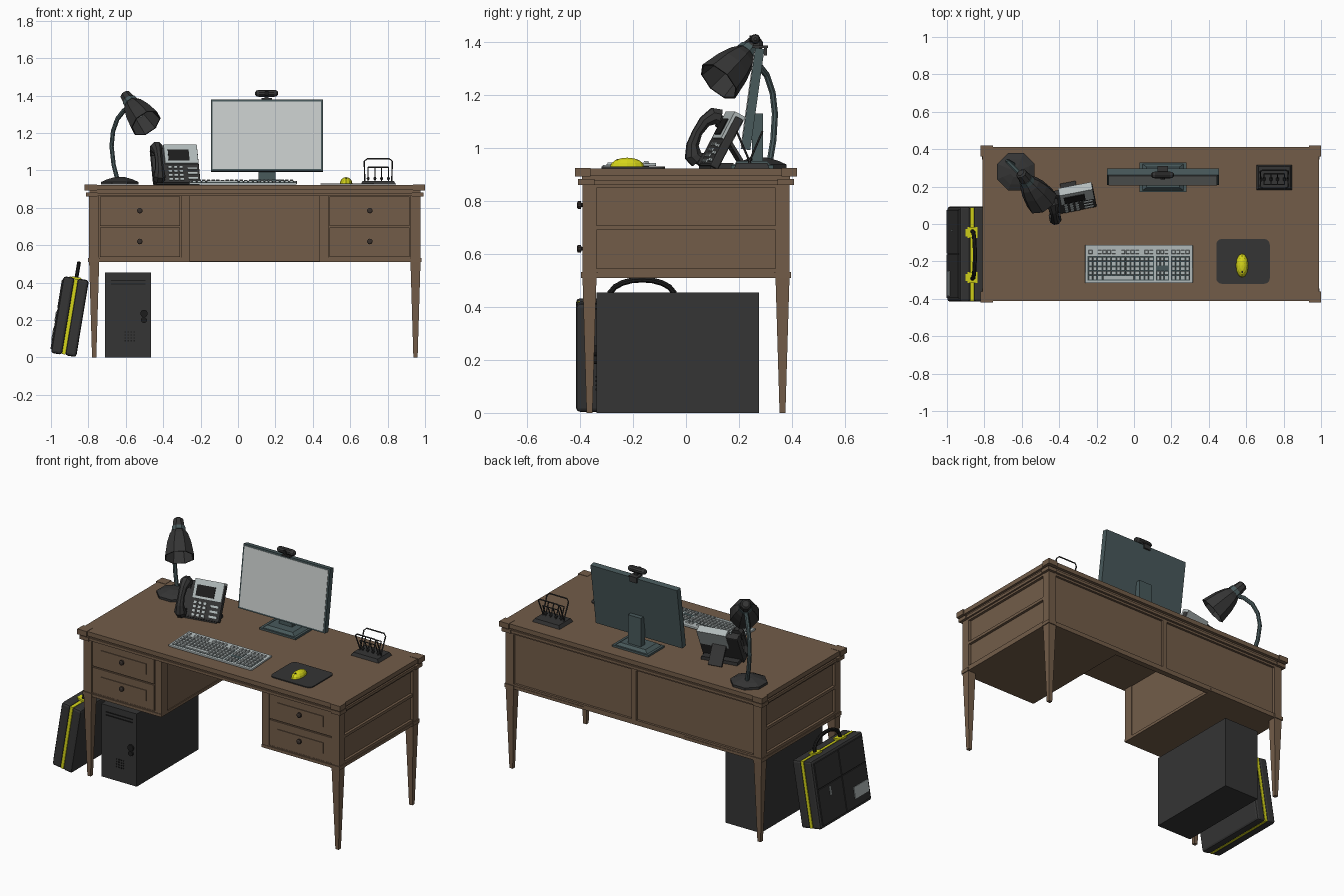
import bpy, bmesh, math
from mathutils import Matrix, Vector

if "Cube" in bpy.data.objects:
    bpy.data.objects.remove(bpy.data.objects["Cube"])

def material(name, r, g, b):
    m = bpy.data.materials.new(name)
    m.diffuse_color = (r, g, b, 1)
    m.use_nodes = True
    m.node_tree.nodes["Principled BSDF"].inputs["Base Color"].default_value = m.diffuse_color
    return m

WOOD = material("brown_wood", 0.17, 0.108, 0.066)
DARK = material("charcoal", 0.035, 0.035, 0.035)
BLACK = material("black", 0.012, 0.012, 0.012)
TEAL = material("slate_grey", 0.065, 0.1, 0.105)
LIGHT = material("light_grey", 0.45, 0.5, 0.5)
SCREEN = material("screen_grey", 0.57, 0.6, 0.59)
YELLOW = material("yellow", 0.66, 0.66, 0.01)
KNOB = material("knob_brown", 0.04, 0.03, 0.025)

def box(bm, x0, x1, y0, y1, z0, z1, top=1.0, bottom=1.0):
    """Box from its limits; top and bottom faces may be scaled for a taper."""
    c = Vector(((x0 + x1) / 2, (y0 + y1) / 2, (z0 + z1) / 2))
    for v in bmesh.ops.create_cube(bm, size=1)["verts"]:
        k = top if v.co.z > 0 else bottom
        v.co = c + Vector((v.co.x * (x1 - x0) * k, v.co.y * (y1 - y0) * k, v.co.z * (z1 - z0)))

def sweep(bm, pts, radii, seg=8, axis=None, ref=(0, 0, 1)):
    """Round section swept along points; a fixed axis makes it a lathe."""
    pts = [Vector(p) for p in pts]
    if isinstance(radii, (int, float)):
        radii = [radii] * len(pts)
    rings = []
    for i, p in enumerate(pts):
        t = Vector(axis) if axis else pts[min(i + 1, len(pts) - 1)] - pts[max(i - 1, 0)]
        t.normalize()
        u = t.cross(Vector(ref)).normalized()
        w = t.cross(u)
        rings.append([bm.verts.new(p + radii[i] * (math.cos(a) * u + math.sin(a) * w))
                      for a in [(k + 0.5) * math.tau / seg for k in range(seg)]])
    for a, b in zip(rings, rings[1:]):
        for k in range(seg):
            bm.faces.new((a[k], a[(k + 1) % seg], b[(k + 1) % seg], b[k]))
    bm.faces.new(rings[0][::-1])
    bm.faces.new(rings[-1])

def make(name, mat, build, matrix=Matrix(), bevel=0):
    bm = bmesh.new()
    build(bm)
    bmesh.ops.recalc_face_normals(bm, faces=bm.faces)
    me = bpy.data.meshes.new(name)
    bm.to_mesh(me)
    bm.free()
    me.materials.append(mat)
    ob = bpy.data.objects.new(name, me)
    ob.matrix_world = matrix
    bpy.context.collection.objects.link(ob)
    if bevel:
        mod = ob.modifiers.new("bevel", 'BEVEL')
        mod.width, mod.segments = bevel, 2
    return ob

def boxes(name, mat, items, matrix=Matrix(), bevel=0):
    return make(name, mat, lambda bm: [box(bm, *i) for i in items], matrix, bevel)

def place(x, y, z, angle=0, axis='X'):
    return Matrix.Translation((x, y, z)) @ Matrix.Rotation(math.radians(angle), 4, axis)

C, T = 0.09, 0.924          # desk centre line, desktop height
def sx(s, a, b):            # x limits mirrored about the desk centre
    return tuple(sorted((C + s * a, C + s * b)))
SIDES = (-1, 1)
CORNERS = [(s, t) for s in SIDES for t in SIDES]
def sy(t, a, b):
    return tuple(sorted((t * a, t * b)))

# Desktop with corner blocks and stepped moulding
boxes("desk_top", WOOD, [(C - .9, C + .9, -.412, .412, .895, .923),
                         (C - .885, C + .885, -.393, .393, .878, .897),
                         (C - .895, C + .895, -.402, .402, .863, .88)]
      + [(*sx(s, .845, .91), *sy(t, .36, .42), .892, .925) for s, t in CORNERS]
      + [(*sx(s, .84, .902), *sy(t, .345, .408), .86, .883) for s, t in CORNERS])

# Corner posts and tapered legs
boxes("corner_post", WOOD, [(*sx(s, .832, .886), *sy(t, .338, .391), .53, .865) for s, t in CORNERS])
boxes("leg", WOOD, [(*sx(s, .832, .886), *sy(t, .338, .391), 0, .515, 1, .42) for s, t in CORNERS])
boxes("leg_collar", WOOD, [(*sx(s, .829, .891), *sy(t, .335, .396), .51, .532) for s, t in CORNERS])

# Pedestals, side frames, drawers and knobs
for s, side in ((-1, "left"), (1, "right")):
    boxes(side + "_pedestal", WOOD, [(*sx(s, .352, .868), -.376, .37, .512, .87),
                                     (*sx(s, .347, .395), -.388, -.33, .512, .865),
                                     (*sx(s, .347, .888), -.391, .391, .51, .528),
                                     (*sx(s, .39, .84), -.384, -.37, .525, .534)])
    boxes(side + "_side_rails", WOOD, [(*sx(s, .86, .884), -.35, .35, z, z + h)
                                       for z, h in ((.525, .02), (.69, .018), (.85, .02))])
    boxes(side + "_drawers", WOOD, [(*sx(s, .4, .828), -.386, -.37, z, z + .158) for z in (.536, .702)]
          + [(*sx(s, .455, .773), -.390, -.38, z + .045, z + .113) for z in (.536, .702)])
    def knobs(bm):
        for z in (.62, .785):
            sweep(bm, [(C + s * .615, y, z) for y in (-.385, -.395, -.397, -.408, -.412)],
                  [.007, .007, .015, .015, .008], 10)
    make(side + "_drawer_knobs", KNOB, knobs)

# Back panel with centre stile and rails
boxes("back_panel", WOOD, [(C - .87, C + .87, .35, .374, .512, .87)])
boxes("back_frame", WOOD, [(C - .86, C + .86, .36, .388, .51, .54),
                           (C - .86, C + .86, .36, .388, .85, .87),
                           (C - .016, C + .016, .36, .388, .53, .86)])

# Computer tower
boxes("tower", DARK, [(-.71, -.465, -.338, .275, 0, .455)])
boxes("tower_front_details", BLACK, [(-.68, -.495, -.342, -.337, .39, .396), (-.68, -.495, -.342, -.337, .41, .415)]
      + [(-.607 + i * .016, -.6 + i * .016, -.342, -.337, .085 + j * .016, .092 + j * .016)
         for i in range(4) for j in range(4)])
def buttons(bm):
    for z, r in ((.235, .02), (.2, .016)):
        sweep(bm, [(-.503, -.33, z), (-.503, -.348, z)], r, 12)
make("tower_buttons", BLACK, buttons)

# Briefcase leaning on the desk
M = place(-.865, -.161, .002, 9.4, 'Y')
boxes("briefcase_shells", DARK, [(-.137, -.077, -.254, .254, 0, .416), (-.06, 0, -.254, .254, 0, .416)], M, .014)
boxes("briefcase_band", YELLOW, [(-.078, -.059, -.25, .25, .004, .412)], M)
boxes("briefcase_latches", YELLOW, [(-.095, -.042, y - .03, y + .03, .41, .422) for y in (-.125, .115)]
      + [(-.105, -.09, y - .02, y + .02, .4, .419) for y in (-.125, .115)], M)
boxes("briefcase_pockets", DARK, [(-.143, -.136, y0, y1, z0, z1) for y0, y1 in ((-.235, -.003), (.003, .235))
                                  for z0, z1 in ((.02, .235), (.241, .396))], M)
boxes("briefcase_label", LIGHT, [(-.147, -.142, -.225, -.09, .065, .135), (-.147, -.142, .12, .13, .17, .22)], M)
arch = [(math.cos(a), math.sin(a)) for a in [math.pi * k / 10 for k in range(11)]]
make("briefcase_handle", BLACK, lambda bm: sweep(
    bm, [(-.068, -.005 + .127 * c, .415 + .082 * d ** .8) for c, d in [(c, max(d, 0)) for c, d in arch]],
    .011, 8, ref=(1, 0, 0)), M)

# Desk lamp: base, bent neck, shade
LB = Vector((-.632, .28, T))
make("lamp_base", DARK, lambda bm: sweep(bm, [LB + Vector((0, 0, z)) for z in (0, .014, .028, .04)],
                                         [.108, .108, .075, .03], 8, (0, 0, 1), (0, 1, 0)))
make("lamp_neck", TEAL, lambda bm: sweep(
    bm, [(-.642, .315, .94), (-.665, .33, 1.03), (-.676, .336, 1.13), (-.668, .327, 1.21),
         (-.645, .305, 1.275), (-.61, .27, 1.32), (-.575, .23, 1.34)], .0125, 8, ref=(.7, -.7, 0)))
A = Vector((.11, -.145, -.15)).normalized()
H = Vector((-.597, .262, 1.395))
def lathe(name, mat, prof):
    make(name, mat, lambda bm: sweep(bm, [H + A * t for t, r in prof], [r for t, r in prof], 8, A))
lathe("lamp_cap", DARK, [(-.02, .02), (-.012, .03), (.035, .036)])
lathe("lamp_ring", TEAL, [(.035, .04), (.06, .043)])
lathe("lamp_shade", DARK, [(.06, .041), (.085, .056), (.14, .074), (.225, .089), (.225, .083), (.14, .068), (.085, .045)])
lathe("lamp_bulb", LIGHT, [(.085, .015), (.12, .028), (.145, .028), (.165, .012)])

# Desk phone
P = place(-.325, .06, T, 11, 'Z')
F = P @ Matrix.Rotation(math.radians(-28), 4, 'X')
boxes("phone_body", DARK, [(-.125, .13, 0, .035, .012, .225)], F, .006)
boxes("phone_display_panel", LIGHT, [(-.055, .126, -.01, .036, .125, .238)], F)
boxes("phone_display", BLACK, [(-.035, .078, -.014, -.008, .14, .205)], F)
boxes("phone_buttons", LIGHT, [(-.04 + i * .03, -.022 + i * .03, -.006, .002, .025 + j * .024, .038 + j * .024)
                               for i in range(3) for j in range(4)]
      + [(.065, .115, -.006, .002, .03 + j * .03, .042 + j * .03) for j in range(3)], F)
make("phone_handset", DARK, lambda bm: sweep(
    bm, [(-.1, -.012, .03), (-.1, -.035, .035), (-.1, -.056, .07), (-.1, -.062, .12),
         (-.1, -.056, .17), (-.1, -.035, .205), (-.1, -.012, .21)],
    [.034, .034, .024, .02, .024, .034, .034], 8, ref=(1, 0, 0)), F)
boxes("phone_cradle", DARK, [(-.125, -.075, -.01, .01, z, z + .045) for z in (.015, .175)], F)
boxes("phone_stand", DARK, [(-.04, .045, 0, .012, 0, .135)], P @ place(0, .155, .002, 32), 0)
boxes("phone_foot", DARK, [(-.11, .115, .01, .1, 0, .02)], P)

# Monitor with stand
S = place(.155, .208, .997, -8)
boxes("monitor_frame", TEAL, [(-.3, .3, 0, .035, 0, .386)], S)
boxes("monitor_screen", SCREEN, [(-.29, .29, -.003, .002, .01, .376)], S)
boxes("monitor_neck", TEAL, [(.11, .2, .25, .29, .94, 1.13), (.118, .192, .24, .275, 1.03, 1.12)])
boxes("monitor_stand", TEAL, [(.03, .28, .17, .33, T, .936), (.045, .265, .18, .32, .936, .952, .8)])

# Webcam
make("webcam", DARK, lambda bm: sweep(bm, [(x + .153, .262, 1.412) for x in (-.062, -.055, -.04, .04, .055, .062)],
                                      [.006, .015, .019, .019, .015, .006], 10))
make("webcam_lens", BLACK, lambda bm: sweep(bm, [(.153, .262, 1.412), (.153, .239, 1.412)], .013, 10))
boxes("webcam_clip", DARK, [(.143, .163, .255, .28, 1.382, 1.4), (.125, .181, .252, .31, 1.379, 1.387),
                            (.13, .176, .295, .306, 1.35, 1.385)])

# Keyboard: main block, navigation block, number pad
K = place(.0265, -.315, T, 2.5)
boxes("keyboard_base", LIGHT, [(-.288, .288, 0, .203, 0, .012)], K, .003)
def key_items():
    for x0, x1, n in ((-.272, .078, 14), (.092, .158, 3), (.172, .272, 4)):
        w = (x1 - x0) / n
        for r in range(6):
            y = .018 + r * .025 + (.012 if r == 5 else 0)
            if n == 3 and r == 2:
                continue
            for i in range(n):
                if n == 14 and (r == 0 and 3 <= i <= 9 or r == 5 and i in (1, 6, 11)):
                    continue
                yield (x0 + i * w + .002, x0 + (i + 1) * w - .002, y, y + .021, .01, .02, .8)
    yield (-.195, -.025, .018, .039, .01, .02, .95)
boxes("keyboard_keys", LIGHT, list(key_items()), K)
boxes("keyboard_key_well", TEAL, [(-.275, .08, .014, .144, .01, .0128), (.09, .16, .014, .144, .01, .0128),
                                  (.17, .274, .014, .144, .01, .0128)], K)

# Mouse pad with rounded corners, and mouse
def pad(bm):
    ring = [bm.verts.new((.583 + sgx * .113 + .03 * math.cos(a), -.2 + sgy * .09 + .03 * math.sin(a), T))
            for q, (sgx, sgy) in enumerate(((1, 1), (-1, 1), (-1, -1), (1, -1)))
            for a in [(q + k / 4) * math.pi / 2 for k in range(5)]]
    new = bmesh.ops.extrude_face_region(bm, geom=[bm.faces.new(ring)])["geom"]
    bmesh.ops.translate(bm, vec=(0, 0, .006), verts=[v for v in new if isinstance(v, bmesh.types.BMVert)])
make("mouse_pad", DARK, pad)
def mouse(bm):
    bmesh.ops.create_uvsphere(bm, u_segments=12, v_segments=8, radius=1)
    for v in bm.verts:
        x, y, z = v.co
        v.co = (.578 + .033 * x, -.222 + .064 * y, .931 + .033 * max(z, 0))
make("mouse", YELLOW, mouse)
boxes("mouse_wheel", BLACK, [(.574, .582, -.262, -.245, .95, .9595)])

# Wire letter rack on a tapered base
boxes("rack_base", DARK, [(.655, .845, .182, .315, T, .944, .88)])
def wires(bm):
    for d in (-.048, .048):
        def at(x, h):
            return (.75 + x, .24 + d * h, .95 + .112 * h)
        sweep(bm, [at(*p) for p in ((-.072, -.1), (-.075, .88), (-.06, 1), (.06, 1), (.075, .88), (.072, -.1))],
              .004, 6, ref=(0, 1, 0))
        sweep(bm, [at(-.055, .6), at(.055, .6)], .0035, 6)
        for i in range(4):
            x = -.054 + i * .036
            sweep(bm, [at(x, -.1), at(x, .6)], .0035, 6, ref=(0, 1, 0))
            sweep(bm, [at(x, 0), at(x, .06), at(x, .12)], [.005, .009, .005], 6, ref=(0, 1, 0))
make("rack_wires", DARK, wires)
